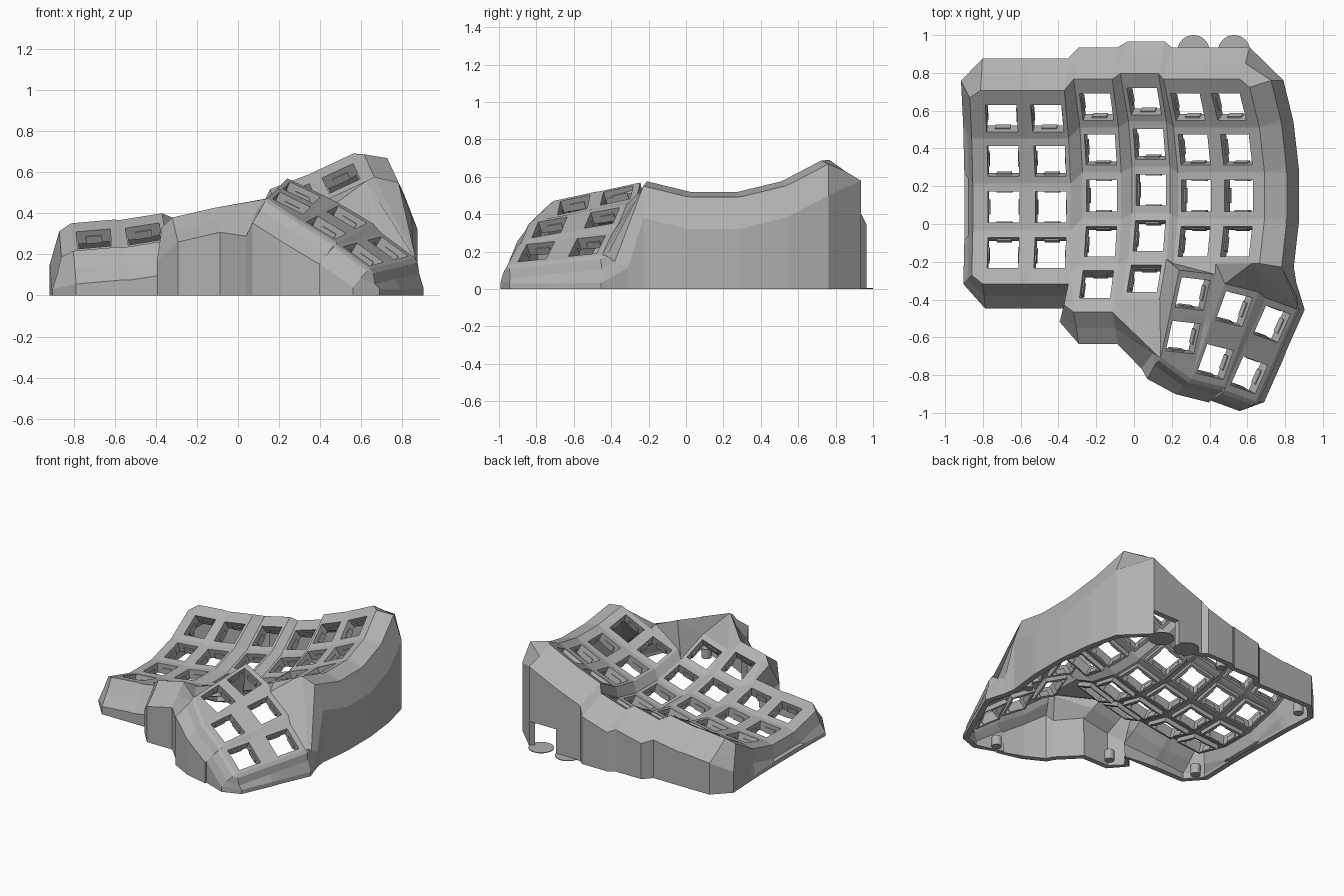
import bpy, bmesh, math
from mathutils import Vector, Matrix

old = bpy.data.objects.get("Cube")
if old:
    bpy.data.objects.remove(old, do_unlink=True)

grey = bpy.data.materials.new("plain grey")
grey.use_nodes = True
GREY = (0.44, 0.44, 0.44, 1)
grey.diffuse_color = GREY
grey.node_tree.nodes["Principled BSDF"].inputs["Base Color"].default_value = GREY

HX, HY, HOLE = 0.105, 0.12, 0.083      # key plate half sizes, hole half size
PITCH = 0.245


def add_object(name, bm):
    mesh = bpy.data.meshes.new(name)
    bm.to_mesh(mesh)
    bm.free()
    mesh.materials.append(grey)
    obj = bpy.data.objects.new(name, mesh)
    bpy.context.collection.objects.link(obj)
    return obj


# Key frames of the finger well: each column is an arc, rolled more and more to +x
keys = {}
columns = [(-.69, .09, .15), (-.44, .09, .175), (-.17, .15, .197),
           (.09, .18, .23), (.33, .15, .358), (.555, .15, .455)]
step = math.radians(15)
radius = PITCH / (2 * math.sin(step / 2))
for c, centre in enumerate(columns):
    base = Matrix.Translation(centre) @ Matrix.Rotation(-math.radians(5 + 4 * c), 4, 'Y')
    for r in range(5 if c in (2, 3) else 4):
        keys[c, r] = (base @ Matrix.Translation((0, 0, radius))
                      @ Matrix.Rotation(step * (2 - r), 4, 'X')
                      @ Matrix.Translation((0, 0, -radius)))

# Key frames of the thumb cluster, columns 10 to 12, turned along their neighbours
T = 10
thumb = [[(.31, -.37, .50), (.53, -.45, .38), (.73, -.53, .23)],
         [(.26, -.60, .45), (.43, -.73, .33), (.61, -.80, .20)]]
for r in range(2):
    for c in range(3):
        ex = Vector(thumb[r][min(c + 1, 2)]) - Vector(thumb[r][max(c - 1, 0)])
        ey = (Vector(thumb[0][c]) - Vector(thumb[1][c])).normalized()
        ex = (ex - ey * ex.dot(ey)).normalized()
        rot = Matrix((ex, ey, ex.cross(ey))).transposed().to_4x4()
        keys[T + c, r] = Matrix.Translation(thumb[r][c]) @ rot

# Shell surface
bm = bmesh.new()
found = {}


def vert(p):
    tag = tuple(round(v, 4) for v in p)
    if tag not in found:
        found[tag] = bm.verts.new(p)
    return found[tag]


def face(*points):
    vs = list(dict.fromkeys(vert(p) for p in points))
    if len(vs) > 2 and not bm.faces.get(vs):
        bm.faces.new(vs)


CORNERS = {"BL": (-1, -1), "BR": (1, -1), "TR": (1, 1), "TL": (-1, 1)}


def corner(c, r, name):
    sx, sy = CORNERS[name]
    return keys[c, r] @ Vector((sx * HX, sy * HY, 0))


# Plates with square holes, and the webs between them
ring = list(CORNERS)
for (c, r), m in keys.items():
    for a, b in zip(ring, ring[1:] + ring[:1]):
        inner = [m @ Vector((CORNERS[n][0] * HOLE, CORNERS[n][1] * HOLE, 0)) for n in (b, a)]
        face(corner(c, r, a), corner(c, r, b), *inner)
    right, below = (c + 1, r) in keys, (c, r + 1) in keys
    if right:
        face(corner(c, r, "BR"), corner(c + 1, r, "BL"), corner(c + 1, r, "TL"), corner(c, r, "TR"))
    if below:
        face(corner(c, r + 1, "TL"), corner(c, r + 1, "TR"), corner(c, r, "BR"), corner(c, r, "BL"))
    if right and below and (c + 1, r + 1) in keys:
        face(corner(c, r + 1, "TR"), corner(c + 1, r + 1, "TL"), corner(c + 1, r, "BL"), corner(c, r, "BR"))

# Patches joining the thumb cluster to the well, and the step beside the low key
A, B, C = T, T + 1, T + 2
patches = [
    [(4, 3, "BL"), (A, 0, "TL"), (A, 0, "TR")], [(4, 3, "BL"), (A, 0, "TR"), (4, 3, "BR")],
    [(4, 3, "BR"), (A, 0, "TR"), (5, 3, "BL")], [(5, 3, "BL"), (A, 0, "TR"), (B, 0, "TL")],
    [(5, 3, "BL"), (B, 0, "TL"), (5, 3, "BR")], [(5, 3, "BR"), (B, 0, "TL"), (B, 0, "TR")],
    [(5, 3, "BR"), (B, 0, "TR"), (C, 0, "TL")], [(5, 3, "BR"), (C, 0, "TL"), (C, 0, "TR")],
    [(4, 3, "BL"), (3, 4, "TR"), (A, 0, "TL")], [(3, 3, "BR"), (3, 4, "TR"), (4, 3, "BL")],
    [(3, 4, "TR"), (3, 4, "BR"), (A, 0, "TL")], [(A, 0, "TL"), (3, 4, "BR"), (A, 0, "BL")],
    [(A, 0, "BL"), (3, 4, "BR"), (A, 1, "TL")], [(A, 1, "TL"), (3, 4, "BR"), (A, 1, "BL")],
    [(3, 4, "BR"), (3, 4, "BL"), (A, 1, "BL")], [(3, 4, "BL"), (2, 4, "BR"), (A, 1, "BL")],
    [(A, 1, "BL"), (B, 1, "BL"), (A, 1, "BR")],
    [(2, 3, "BL"), (1, 3, "BR"), (2, 4, "TL")], [(2, 4, "TL"), (1, 3, "BR"), (2, 4, "BL")]]
for patch in patches:
    face(*(corner(*k) for k in patch))

# Outer wall: walk around the rim and drop a profile from each corner
N, S, E, W = (0, 1), (0, -1), (1, 0), (-1, 0)
path = [(c, 0, n, N) for c in range(6) for n in ("TL", "TR")]
path += [(5, r, n, E) for r in range(4) for n in ("TR", "BR")]
path += [(C, 0, "TR", N)] + [(C, r, n, E) for r in range(2) for n in ("TR", "BR")]
path += [(c, 1, n, S) for c in (C, B) for n in ("BR", "BL")]
path += [(A, 1, "BL", S), (A, 1, "BL", W), (2, 4, "BR", S), (2, 4, "BL", S), (2, 4, "BL", W)]
path += [(c, 3, n, S) for c in (1, 0) for n in ("BR", "BL")]
path += [(0, r, n, W) for r in (3, 2, 1, 0) for n in ("BL", "TL")]


def profile(c, r, name, d):
    # Offsets outwards and down from the plate edge, in the frame of the key
    final = None
    if c >= T:
        out = .09 + .03 * (C - c) if d == S else .12
        steps = [(.025, .01), (.06, .05), (out, .10)]
        if d == W:
            steps, final = [(.01, .01), (.02, .06)], Vector((-.06, -.08, -.14))
    elif d == E:
        steps, final = [(.045, 0), (.14, .075)], Vector((.065, 0, -.17))
    elif d == W:
        steps = [(.06, .01), (.09, .10), (.12, .19)]
    else:
        steps = [(.05, 0), (.09, .10), (.135, .19)]
    sx, sy = CORNERS[name]
    pts = [keys[c, r] @ Vector((sx * HX + d[0] * o, sy * HY + d[1] * o, -z))
           for o, z in [(0, 0)] + steps]
    if final:
        pts.append(pts[2] + final)
    pts[3].z = max(pts[3].z, .03)
    pts[2].z = max(pts[2].z, pts[3].z + .01)
    return pts


for a, b in zip(path, path[1:] + path[:1]):
    # The cable opening sits behind the last column on the high side
    opening = all(k[3] == N and (k[0] == 5 or k[:3] == (4, 0, "TR")) for k in (a, b))
    floor = .18 if opening else 0
    pa, pb = profile(*a), profile(*b)
    for p in (pa, pb):
        p.append(Vector((p[3].x, p[3].y, floor)))
    for i in range(4):
        face(pa[i], pb[i], pb[i + 1], pa[i + 1])

bmesh.ops.recalc_face_normals(bm, faces=bm.faces)
bm.faces.ensure_lookup_table()
if bm.faces[0].normal.z < 0:
    bmesh.ops.reverse_faces(bm, faces=bm.faces)
shell = add_object("keyboard_shell", bm)
solid = shell.modifiers.new("thickness", 'SOLIDIFY')
solid.thickness = 0.04
solid.offset = -1


def box(bm, frame, centre, size):
    m = frame @ Matrix.Translation(centre) @ Matrix.Diagonal((*size, 1))
    bmesh.ops.create_cube(bm, size=1, matrix=m)


# Switch sockets: a collar under each hole, with clip tabs
bm = bmesh.new()
for m in keys.values():
    for s in (-1, 1):
        box(bm, m, (s * .091, 0, -.045), (.016, .198, .05))
        box(bm, m, (0, s * .091, -.045), (.166, .016, .05))
        box(bm, m, (0, s * .080, -.05), (.08, .007, .04))
        box(bm, m, (s * .080, 0, -.05), (.007, .08, .04))
add_object("switch_sockets", bm)

# Screw posts inside the wall
bm = bmesh.new()
for x, y in ((-.80, .74), (-.80, -.32), (-.24, -.54), (-.02, .87), (.78, -.16), (.45, -.88)):
    bmesh.ops.create_cone(bm, cap_ends=True, segments=20, radius1=.033, radius2=.033,
                          depth=.07, matrix=Matrix.Translation((x, y, .035)))
add_object("screw_posts", bm)

# Flat round pads at the cable opening
bm = bmesh.new()
for x in (.315, .53):
    bmesh.ops.create_cone(bm, cap_ends=True, segments=32, radius1=.085, radius2=.085,
                          depth=.005, matrix=Matrix.Translation((x, .915, .0025)))
add_object("round_pads", bm)
